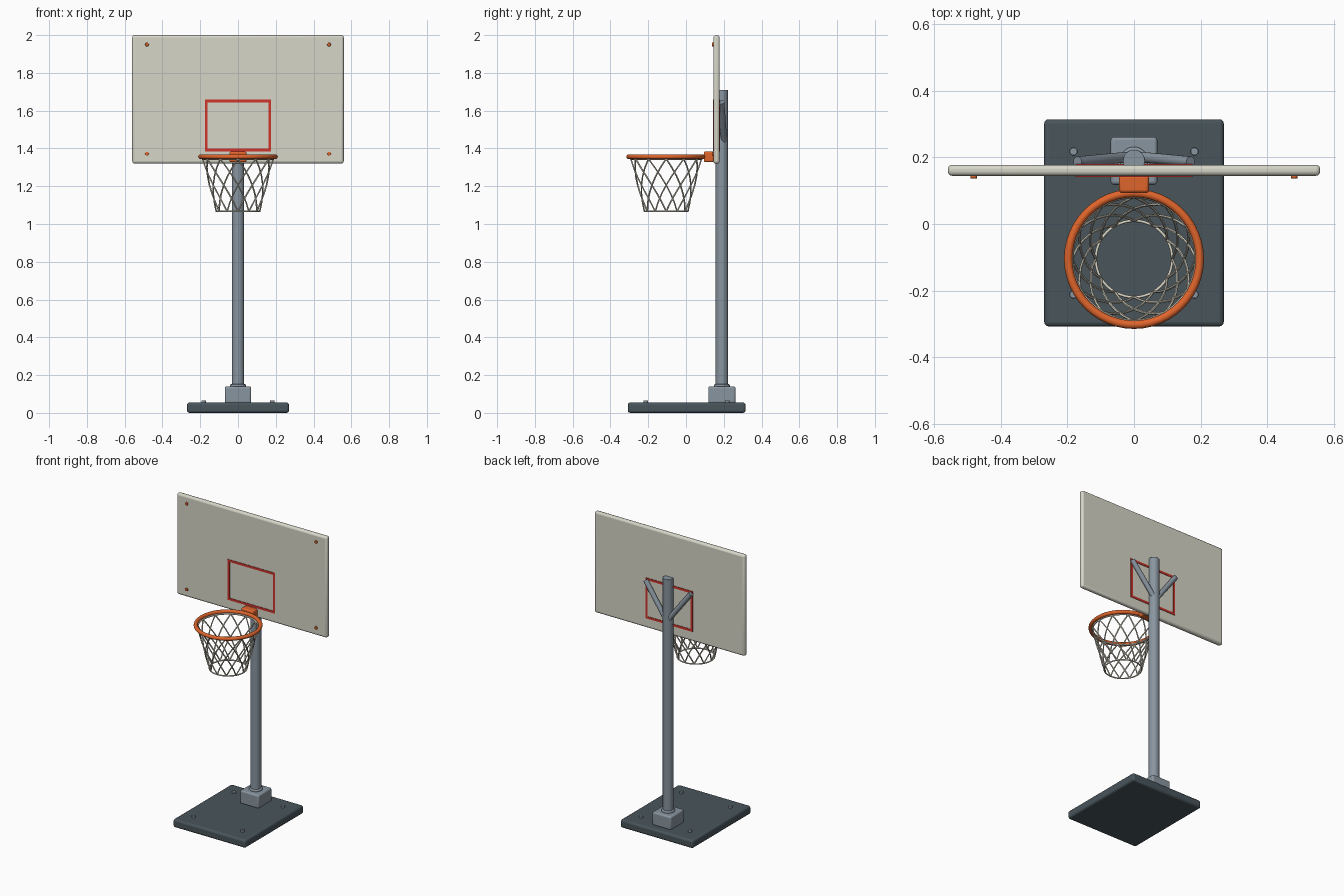
import bpy
from math import sin, cos, pi, radians
from mathutils import Vector

if "Cube" in bpy.data.objects:
    bpy.data.objects.remove(bpy.data.objects["Cube"], do_unlink=True)


def material(name, r, g, b):
    m = bpy.data.materials.new(name)
    m.use_nodes = True
    m.diffuse_color = (r, g, b, 1)
    m.node_tree.nodes["Principled BSDF"].inputs["Base Color"].default_value = (r, g, b, 1)
    return m


CREAM = material("cream board", 0.68, 0.67, 0.58)
CORD = material("net cord", 0.74, 0.70, 0.58)
STEEL = material("grey steel", 0.25, 0.30, 0.35)
SLATE = material("dark slate", 0.065, 0.09, 0.105)
ORANGE = material("rim orange", 0.74, 0.13, 0.025)
RED = material("target red", 0.62, 0.035, 0.025)


def finish(name, mat, bevel=0.0):
    ob = bpy.context.object
    ob.name = name
    ob.data.materials.append(mat)
    if bevel:
        mod = ob.modifiers.new("Rounded edges", "BEVEL")
        mod.width = bevel
        mod.segments = 3
        mod.limit_method = "ANGLE"
    bpy.ops.object.shade_smooth_by_angle(angle=radians(35))
    return ob


def box(name, mat, x, y, z, bevel=0.0):
    """Box spanning the given (low, high) pairs."""
    spans = (x, y, z)
    bpy.ops.mesh.primitive_cube_add(size=1, location=[(a + b) / 2 for a, b in spans])
    bpy.context.object.scale = [b - a for a, b in spans]
    bpy.ops.object.transform_apply(location=False, rotation=False, scale=True)
    return finish(name, mat, bevel)


def rod(name, mat, start, end, radius, sides=24, bevel=0.0):
    a, b = Vector(start), Vector(end)
    bpy.ops.mesh.primitive_cylinder_add(vertices=sides, radius=radius, depth=(b - a).length,
                                        location=(a + b) / 2)
    bpy.context.object.rotation_euler = (b - a).to_track_quat("Z", "Y").to_euler()
    return finish(name, mat, bevel)


def ring(name, mat, y, z, radius, thickness):
    bpy.ops.mesh.primitive_torus_add(location=(0, y, z), major_radius=radius,
                                     minor_radius=thickness, major_segments=48, minor_segments=12)
    return finish(name, mat)


# Base and pole
POLE_Y = 0.19
box("base_plate", SLATE, (-0.27, 0.27), (-0.308, 0.315), (0, 0.055), 0.013)
box("pole_socket", STEEL, (-0.07, 0.07), (0.118, 0.262), (0.05, 0.14), 0.01)
rod("pole_collar", STEEL, (0, POLE_Y, 0.13), (0, POLE_Y, 0.152), 0.042, 32, 0.006)
rod("pole", STEEL, (0, POLE_Y, 0.05), (0, POLE_Y, 1.71), 0.033, 32, 0.003)
for side in (-1, 1):
    for y in (-0.212, 0.218):
        rod("base_bolt", STEEL, (side * 0.182, y, 0.05), (side * 0.182, y, 0.066), 0.012, 12, 0.002)

# Backboard, its braces and corner bolts
FRONT, BACK = 0.145, 0.178
box("backboard", CREAM, (-0.56, 0.56), (FRONT, BACK), (1.32, 2.0), 0.013)
for side in (-1, 1):
    rod("board_brace", STEEL, (0, 0.203, 1.42), (side * 0.17, 0.187, 1.645), 0.016, 20)
    for z in (1.372, 1.95):
        rod("board_bolt", ORANGE, (side * 0.482, FRONT + 0.003, z),
            (side * 0.482, FRONT - 0.008, z), 0.01, 12, 0.002)

# Painted target square on both faces
HALF, LOW, HIGH, LINE = 0.176, 1.385, 1.658, 0.015
for y in (FRONT, BACK):
    depth = (y - 0.003, y + 0.003)
    for side in (-1, 1):
        edges = sorted((side * HALF, side * (HALF - LINE)))
        box("target_upright", RED, edges, depth, (LOW, HIGH))
    for z in (LOW, HIGH - LINE):
        box("target_bar", RED, (LINE - HALF, HALF - LINE), depth, (z, z + LINE))

# Rim and bracket
HOOP_Y = -0.105
ring("rim", ORANGE, HOOP_Y, 1.356, 0.198, 0.0125)
box("rim_bracket", ORANGE, (-0.045, 0.045), (0.094, FRONT + 0.002), (1.327, 1.384), 0.009)

# Net: crossing spiral cords between two rings
TOP_Z, LOW_Z, TOP_R, LOW_R = 1.345, 1.067, 0.187, 0.115
CORDS, STEPS, TWIST = 12, 6, radians(60)
curve = bpy.data.curves.new("net", "CURVE")
curve.dimensions = "3D"
curve.bevel_depth = 0.0042
curve.bevel_resolution = 1
curve.use_fill_caps = True
for turn in (-1, 1):
    for i in range(CORDS):
        spline = curve.splines.new("POLY")
        spline.points.add(STEPS)
        for k, point in enumerate(spline.points):
            t = k / STEPS
            angle = 2 * pi * i / CORDS + turn * TWIST * t
            r = TOP_R + (LOW_R - TOP_R) * t
            point.co = (r * cos(angle), HOOP_Y + r * sin(angle), TOP_Z + (LOW_Z - TOP_Z) * t, 1)
net = bpy.data.objects.new("net", curve)
bpy.context.collection.objects.link(net)
bpy.ops.object.select_all(action="DESELECT")
net.select_set(True)
bpy.context.view_layer.objects.active = net
bpy.ops.object.convert(target="MESH")
finish("net", CORD)
ring("net_top_ring", CORD, HOOP_Y, TOP_Z, TOP_R, 0.005)
ring("net_bottom_ring", CORD, HOOP_Y, LOW_Z, LOW_R, 0.0042)
